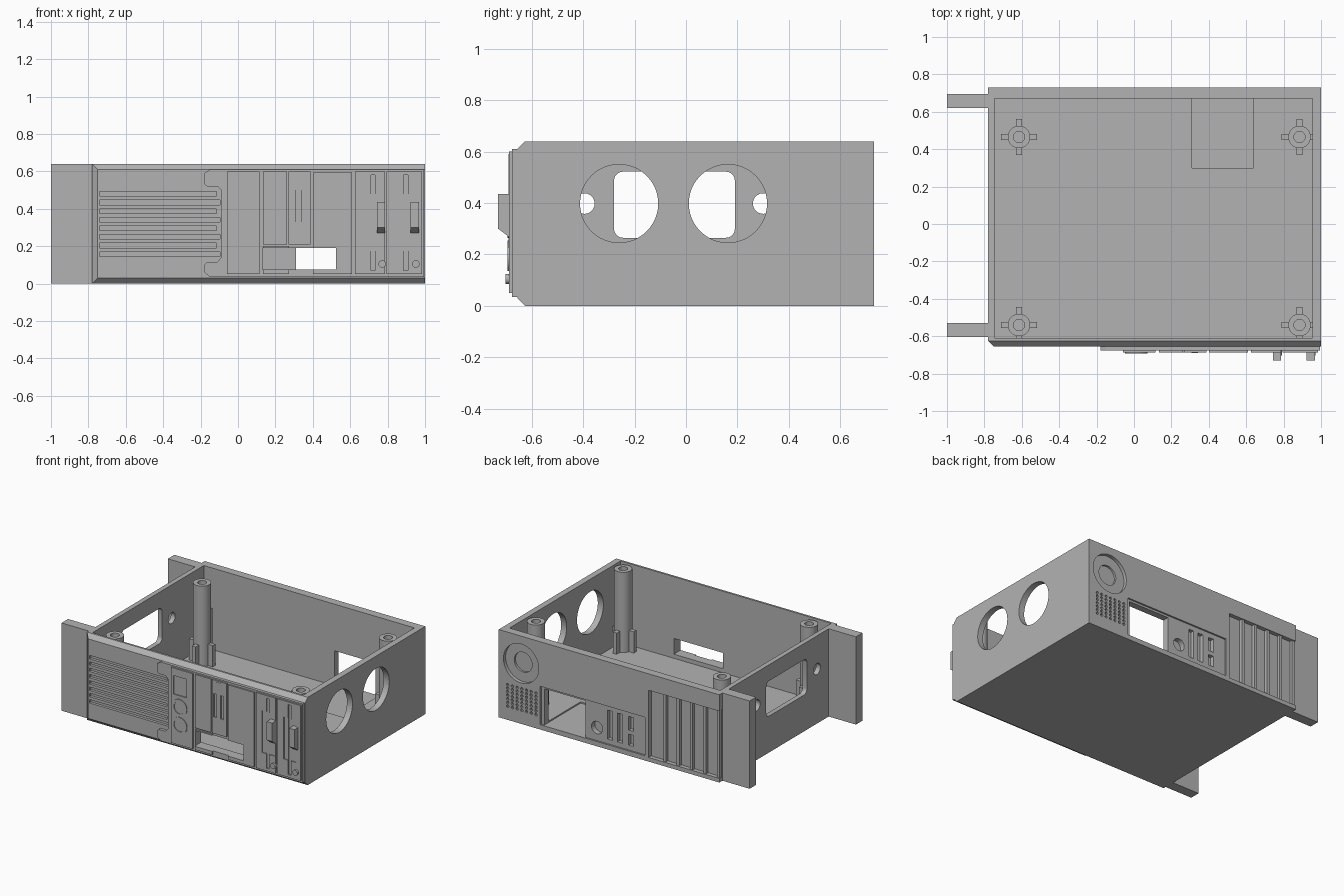
import bpy, bmesh, math
from mathutils import Matrix, Vector

if "Cube" in bpy.data.objects:
    bpy.data.objects.remove(bpy.data.objects["Cube"], do_unlink=True)

grey = bpy.data.materials.new("plain grey")
grey.use_nodes = True
grey.diffuse_color = (0.45, 0.45, 0.45, 1)
grey.node_tree.nodes["Principled BSDF"].inputs["Base Color"].default_value = grey.diffuse_color


def finish(name, bm):
    bmesh.ops.recalc_face_normals(bm, faces=bm.faces)
    mesh = bpy.data.meshes.new(name)
    bm.to_mesh(mesh)
    bm.free()
    mesh.materials.append(grey)
    ob = bpy.data.objects.new(name, mesh)
    bpy.context.collection.objects.link(ob)
    return ob


def add_box(bm, x0, x1, y0, y1, z0, z1):
    size = Vector((x1 - x0, y1 - y0, z1 - z0))
    mid = Vector((x0 + x1, y0 + y1, z0 + z1)) / 2
    bmesh.ops.create_cube(bm, size=1, matrix=Matrix.Translation(mid) @ Matrix.Diagonal(size).to_4x4())


def boxes(name, *bounds):
    bm = bmesh.new()
    for b in bounds:
        add_box(bm, *b)
    return finish(name, bm)


def rod(name, axis, centre, r, depth, sides=32):
    # Cylinder along the x, y or z axis
    turn = {"x": Matrix.Rotation(math.pi / 2, 4, "Y"), "y": Matrix.Rotation(math.pi / 2, 4, "X"),
            "z": Matrix.Identity(4)}[axis]
    bm = bmesh.new()
    bmesh.ops.create_cone(bm, cap_ends=True, segments=sides, radius1=r, radius2=r, depth=depth,
                          matrix=Matrix.Translation(centre) @ turn)
    return finish(name, bm)


def prism(name, points, offset):
    bm = bmesh.new()
    face = bm.faces.new([bm.verts.new(p) for p in points])
    new = bmesh.ops.extrude_face_region(bm, geom=[face])["geom"]
    bmesh.ops.translate(bm, vec=offset, verts=[v for v in new if isinstance(v, bmesh.types.BMVert)])
    return finish(name, bm)


def cut(target, cutters):
    # Subtract the cutters, keep the resulting mesh and discard the cutters
    for c in cutters:
        mod = target.modifiers.new("cut", "BOOLEAN")
        mod.operation, mod.solver, mod.object = "DIFFERENCE", "EXACT", c
    graph = bpy.context.evaluated_depsgraph_get()
    mesh = bpy.data.meshes.new_from_object(target.evaluated_get(graph))
    target.modifiers.clear()
    target.data = mesh
    for c in cutters:
        bpy.data.objects.remove(c, do_unlink=True)


FRONT, BACK, TOP, FLOOR = -0.655, 0.73, 0.64, 0.045

# Open tray with a chamfered front
bm = bmesh.new()
add_box(bm, -0.78, 1, FRONT, BACK, 0, TOP)
front_edges = [e for e in bm.edges if all(v.co.y < 0 for v in e.verts)
               and not all(v.co.x > 0 for v in e.verts)]
bmesh.ops.bevel(bm, geom=front_edges, offset=0.03, segments=1, affect="EDGES")
case = finish("case", bm)
cutters = [boxes("cavity", (-0.745, 0.955, -0.61, 0.67, FLOOR, 1))]

# Side wall openings
for y in (-0.26, 0.163):
    cutters.append(rod("round_hole", "x", (1, y, 0.398), 0.152, 0.2, 48))
for y in (-0.395, 0.3):
    cutters.append(rod("bolt_hole", "x", (-0.78, y, 0.398), 0.04, 0.2))
bm = bmesh.new()
add_box(bm, -0.88, -0.68, -0.28, 0.19, 0.265, 0.522)
long_edges = [e for e in bm.edges if abs(e.verts[0].co.x - e.verts[1].co.x) > 0.1]
bmesh.ops.bevel(bm, geom=long_edges, offset=0.035, segments=5, profile=0.5, affect="EDGES")
cutters.append(finish("window", bm))

# Front grille grooves, with alternating lengths
grooves = [(-0.74, -0.095 - 0.02 * (i % 2), -0.7, FRONT + 0.02, z, z + 0.025)
           for i, z in enumerate([0.145 + 0.046 * k for k in range(8)])]
cutters.append(boxes("grille_grooves", *grooves))
slot_bounds = (0.13, 0.525, -0.8, -0.55, 0.075, 0.19)
cutters.append(boxes("front_slot", slot_bounds))

# Back wall: connector panel, supply opening, sockets, vents and fan recess
cutters.append(boxes("connector_recess", (-0.18, 0.665, BACK - 0.012, 0.8, 0.035, 0.315)))
cutters.append(boxes("supply_opening", (0.31, 0.64, 0.3, 0.9, 0.035, 0.3)))
cutters.append(rod("round_socket", "y", (0.215, 0.72, 0.13), 0.045, 0.08))
cutters.append(boxes("sockets", *[(x, x + 0.04, BACK - 0.04, 0.8, a, b) for x, a, b in
                                  ((0.09, 0.07, 0.28), (0.01, 0.07, 0.28), (-0.08, 0.07, 0.15),
                                   (-0.08, 0.18, 0.28))]))
cutters.append(rod("fan_recess", "y", (0.82, BACK, 0.44), 0.142, 0.05, 40))
cutters.append(rod("fan_hub", "y", (0.82, BACK, 0.44), 0.072, 0.08))
bm = bmesh.new()
for i in range(7):
    for j in range(7):
        spot = Matrix.Translation((0.7 + i * 0.038, BACK, 0.1 + j * 0.026))
        bmesh.ops.create_cone(bm, cap_ends=True, segments=8, radius1=0.01, radius2=0.01, depth=0.04,
                              matrix=spot @ Matrix.Rotation(math.pi / 2, 4, "X"))
cutters.append(finish("vents", bm))
cutters.append(boxes("expansion_recess", (-0.9, -0.21, BACK - 0.03, 0.8, 0.03, 0.52)))
cut(case, cutters)

# Ribs between expansion slots
boxes("expansion_ribs", *[(x, x + 0.022, 0.695, 0.722, 0.03, 0.52)
                          for x in [-0.776 + 0.108 * k for k in range(5)]])

# Mounting flanges
boxes("mounting_flanges", (-1, -0.775, 0.62, 0.695, 0, TOP), (-1, -0.775, -0.605, -0.53, 0, TOP))

# Screw posts with four fins, the outward one taller
for x in (-0.615, 0.885):
    for y in (-0.54, 0.465):
        post = rod("screw_post", "z", (x, y, 0.33), 0.06, 0.6)
        cut(post, [rod("screw_hole", "z", (x, y, 0.6), 0.03, 0.2)])
        out = math.copysign(1, y)
        fins = []
        for dx, dy, h in ((1, 0, 0.2), (-1, 0, 0.2), (0, out, 0.41), (0, -out, 0.2)):
            cx, cy = x + dx * 0.072, y + dy * 0.072
            wx, wy = (0.024, 0.015) if dx else (0.015, 0.024)
            fins.append((cx - wx, cx + wx, cy - wy, cy + wy, 0.03, h))
        boxes("post_fins", *fins)

# Raised control panel on the front, notched beside the grille
outline = [(-0.18, 0.06), (-0.15, 0.035), (0.995, 0.035), (0.995, 0.61), (-0.15, 0.61), (-0.18, 0.59),
           (-0.18, 0.53), (-0.165, 0.52), (-0.11, 0.52), (-0.09, 0.5), (-0.09, 0.14), (-0.11, 0.115),
           (-0.165, 0.115), (-0.18, 0.1)]
panel = prism("front_panel", [(x, FRONT + 0.002, z) for x, z in outline], (0, -0.024, 0))
cut(panel, [boxes("slot", slot_bounds)])

# Drive bay plates
bays = [(-0.06, 0.115, 0.05, 0.6), (0.135, 0.262, 0.21, 0.6), (0.27, 0.388, 0.21, 0.6),
        (0.135, 0.272, 0.05, 0.2), (0.4, 0.61, 0.05, 0.595),
        (0.625, 0.785, 0.05, 0.6), (0.795, 0.985, 0.05, 0.6)]
plates = boxes("drive_bays", *[(a, b, -0.688, -0.67, c, d) for a, b, c, d in bays])
recess = [boxes("slot", slot_bounds), boxes("badge", (-0.04, 0.065, -0.8, -0.68, 0.41, 0.545)),
          boxes("finger_slot", (0.285, 0.365, -0.8, -0.68, 0.33, 0.5))]
for x in (0.675, 0.85):
    recess.append(boxes("disk_grip", (x, x + 0.1, -0.8, -0.681, 0.175, 0.48)))
    recess.append(boxes("disk_slot", (x + 0.035, x + 0.058, -0.8, -0.677, 0.07, 0.58)))
cut(plates, recess)
boxes("bay_handle", (0.308, 0.342, -0.69, -0.675, 0.225, 0.59))

# Round dials with a sunken face
for z in (0.325, 0.195):
    dial = rod("dial", "y", (0.012, -0.685, z), 0.06, 0.016, 40)
    cut(dial, [rod("dial_face", "y", (0.012, -0.695, z), 0.044, 0.012, 40)])

# Drive levers and buttons
for x in (0.743, 0.923):
    side = [(-0.675, 0.435), (-0.73, 0.435), (-0.73, 0.3), (-0.69, 0.27), (-0.675, 0.27)]
    prism("drive_lever", [(x, y, z) for y, z in side], (0.044, 0, 0))
    rod("drive_button", "y", (x + 0.028, -0.69, 0.105), 0.02, 0.025, 20)

# Smooth the round parts while keeping sharp edges
for ob in bpy.context.scene.objects:
    ob.select_set(ob.type == "MESH")
bpy.context.view_layer.objects.active = case
bpy.ops.object.shade_smooth_by_angle(angle=math.radians(30))
